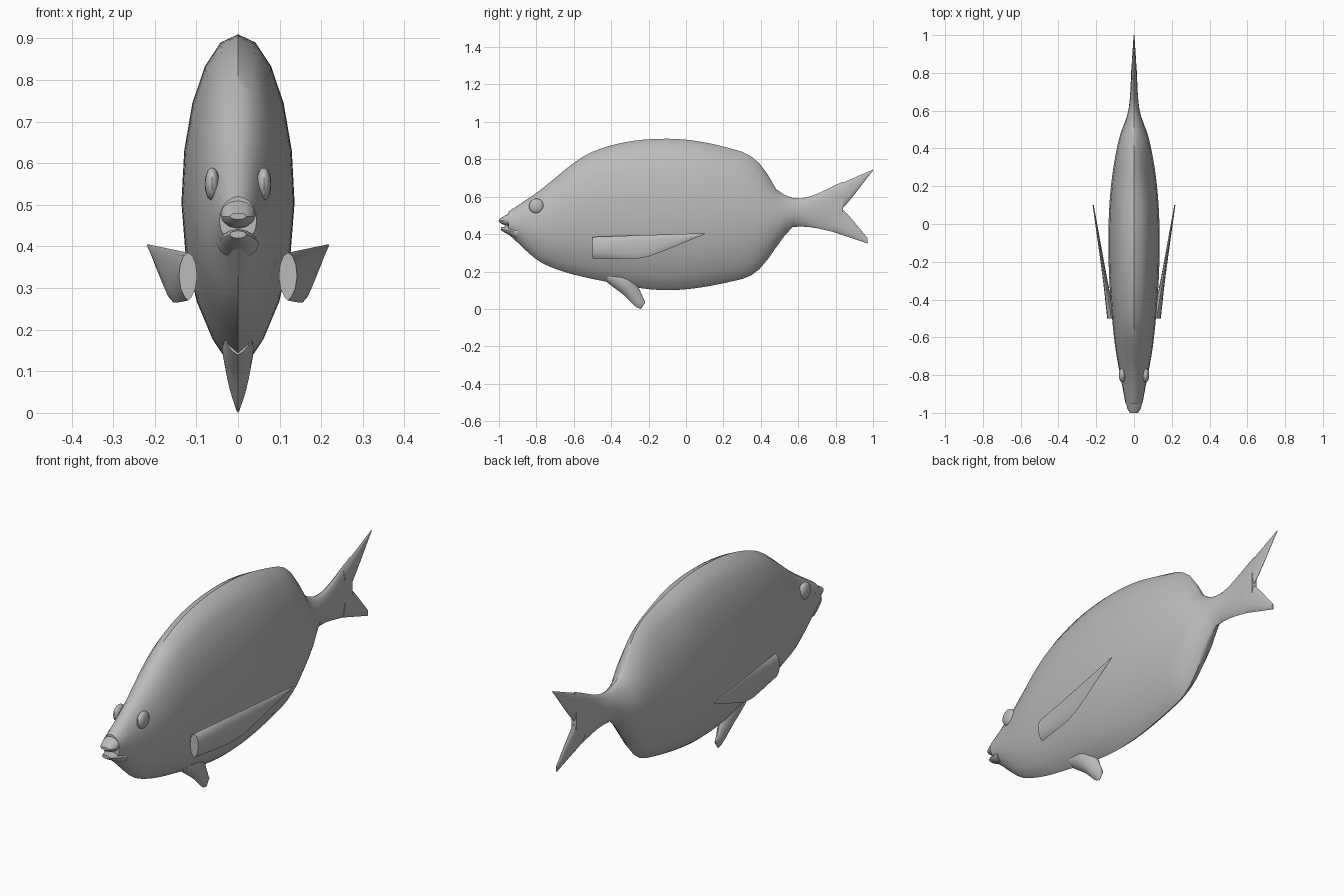
import bpy, bmesh, math

if "Cube" in bpy.data.objects:
    bpy.data.objects.remove(bpy.data.objects["Cube"], do_unlink=True)

SHADE = (0.5, 0.5, 0.5, 1)
grey = bpy.data.materials.new("plain grey")
grey.use_nodes = True
grey.diffuse_color = SHADE
grey.node_tree.nodes["Principled BSDF"].inputs["Base Color"].default_value = SHADE


def finish(bm, name):
    """Turn the bmesh into a smooth-shaded object with the grey material."""
    bmesh.ops.recalc_face_normals(bm, faces=bm.faces[:])
    mesh = bpy.data.meshes.new(name)
    bm.to_mesh(mesh)
    bm.free()
    mesh.materials.append(grey)
    part = bpy.data.objects.new(name, mesh)
    bpy.context.collection.objects.link(part)
    bpy.ops.object.select_all(action="DESELECT")
    part.select_set(True)
    bpy.context.view_layer.objects.active = part
    bpy.ops.object.shade_smooth_by_angle(angle=math.radians(40))


def slope(points, i):
    """Tangent of an outline at point i, level at peaks and valleys."""
    before, after = points[max(i - 1, 0)], points[min(i + 1, len(points) - 1)]
    here = points[i]
    if before[1] < here[1] > after[1] or before[1] > here[1] < after[1]:
        return 0
    return (after[1] - before[1]) / (after[0] - before[0])


def outline(points, y):
    """Height of the smooth curve through the points at position y."""
    y = min(max(y, points[0][0]), points[-1][0])
    for i in range(len(points) - 1):
        (ya, a), (yb, b) = points[i], points[i + 1]
        if y <= yb:
            break
    span = yb - ya
    t = (y - ya) / span
    ease = t * t * (3 - 2 * t)
    bend_a = t * (1 - t) ** 2 * slope(points, i)
    bend_b = t * t * (t - 1) * slope(points, i + 1)
    return a + (b - a) * ease + span * (bend_a + bend_b)


def loft(name, upper, lower, width, steps=8, sides=12, keel=1.5,
         ridge=lambda y: 1, shift=lambda y: 0):
    """Skin lens-shaped rings between an upper and a lower side outline.
    keel and ridge sharpen the bottom and top; shift moves a ring sideways."""
    bm = bmesh.new()
    start, end = upper[0][0], upper[-1][0]
    rings = []
    for k in range(steps + 1):
        y = start + (end - start) * k / steps
        top, bottom, half = (outline(p, y) for p in (upper, lower, width))
        middle = (top + bottom) / 2
        ring = []
        for i in range(sides):
            angle = math.tau * i / sides
            rise, out = math.sin(angle), math.cos(angle)
            power = ridge(y) if rise > 0 else keel
            x = shift(y) + half * math.copysign(abs(out) ** power, out)
            ring.append(bm.verts.new((x, y, middle + rise * (top - bottom) / 2)))
        rings.append(ring)
    for a, b in zip(rings, rings[1:]):
        for i in range(sides):
            bm.faces.new((a[i - 1], a[i], b[i], b[i - 1]))
    bm.faces.new(rings[0])
    bm.faces.new(rings[-1])
    finish(bm, name)


# Body from the snout to the spread of the tail, its back thinning to a fin
loft("body",
     upper=[(-0.95, 0.52), (-0.8, 0.62), (-0.5, 0.84), (-0.1, 0.91), (0.3, 0.84),
            (0.42, 0.75), (0.47, 0.65), (0.6, 0.59), (0.84, 0.68)],
     lower=[(-0.95, 0.4), (-0.76, 0.24), (-0.4, 0.14), (-0.1, 0.1), (0.3, 0.16),
            (0.4, 0.22), (0.56, 0.43), (0.62, 0.44), (0.84, 0.4)],
     width=[(-0.95, 0.045), (-0.6, 0.106), (-0.1, 0.136), (0.2, 0.122),
            (0.45, 0.08), (0.6, 0.03), (0.84, 0.013)],
     steps=40, sides=20,
     ridge=lambda y: 1 + max(0, 0.6 - 2 * abs(y - 0.4)))

# Lips around the open mouth
loft("upper_lip", [(-1, 0.48), (-0.9, 0.54)], [(-1, 0.465), (-0.97, 0.447), (-0.9, 0.44)],
     [(-1, 0.02), (-0.98, 0.035), (-0.9, 0.05)], keel=1)
loft("lower_lip", [(-0.99, 0.438), (-0.9, 0.445)], [(-0.99, 0.42), (-0.9, 0.37)],
     [(-0.99, 0.02), (-0.96, 0.035), (-0.9, 0.05)], keel=1)

# Forked tail
tail_width = [(0.78, 0.016), (0.88, 0.01), (1, 0.002)]
loft("upper_tail_lobe", [(0.78, 0.65), (1, 0.745)],
     [(0.78, 0.5), (0.84, 0.54), (1, 0.74)], tail_width, keel=1)
loft("lower_tail_lobe", [(0.78, 0.56), (0.84, 0.53), (0.97, 0.38)],
     [(0.78, 0.414), (0.97, 0.35)], tail_width, keel=1)

# Pelvic fin, a keel with a pointed tip
loft("pelvic_fin", [(-0.42, 0.22), (-0.3, 0.2), (-0.22, 0.04)],
     [(-0.42, 0.14), (-0.34, 0.08), (-0.24, 0), (-0.22, 0.03)],
     [(-0.42, 0.03), (-0.34, 0.038), (-0.22, 0.004)], steps=10)

# Paired fins and eyes
for label, sign in (("left", 1), ("right", -1)):
    loft(label + "_pectoral_fin", [(-0.5, 0.385), (0.1, 0.405)],
         [(-0.5, 0.27), (-0.3, 0.265), (-0.2, 0.28), (0.1, 0.4)],
         [(-0.5, 0.022), (-0.3, 0.012), (0.1, 0.003)],
         shift=lambda y: sign * (0.2 + 0.16 * y))
    bm = bmesh.new()
    bmesh.ops.create_uvsphere(bm, u_segments=16, v_segments=10, radius=0.04)
    bmesh.ops.scale(bm, vec=(0.45, 1, 1), verts=bm.verts)
    bmesh.ops.translate(bm, vec=(sign * 0.062, -0.8, 0.55), verts=bm.verts)
    finish(bm, label + "_eye")
